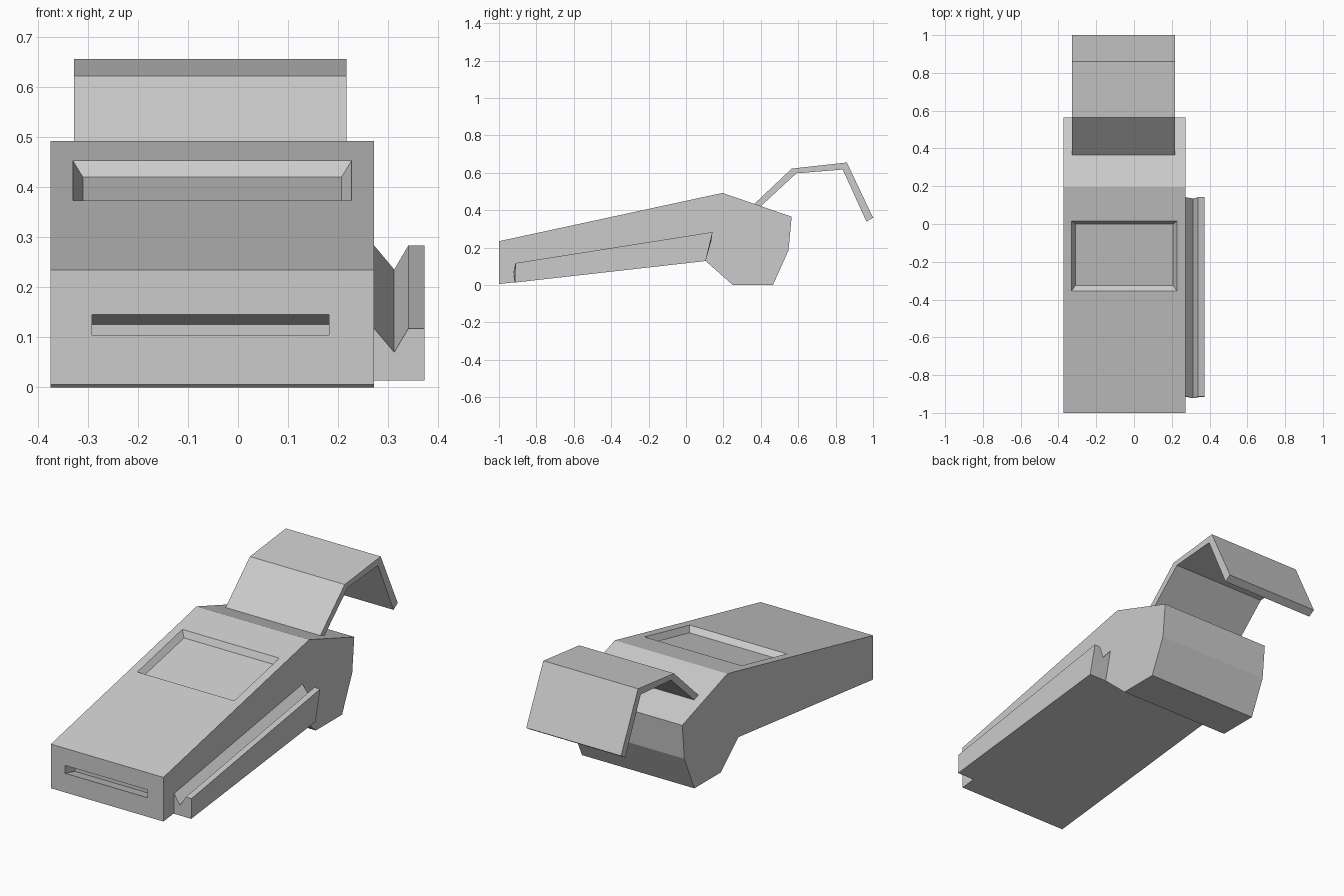
import bpy
import bmesh
from mathutils import Vector

cube = bpy.data.objects.get("Cube")
if cube:
    bpy.data.objects.remove(cube, do_unlink=True)

grey = bpy.data.materials.new("plain grey")
grey.use_nodes = True
grey.diffuse_color = (0.6, 0.6, 0.6, 1)
grey.node_tree.nodes["Principled BSDF"].inputs["Base Color"].default_value = (0.6, 0.6, 0.6, 1)


def loft(name, loop_a, loop_b):
    """Closed flat-faced solid between two matching loops of points."""
    bm = bmesh.new()
    a = [bm.verts.new(p) for p in loop_a]
    b = [bm.verts.new(p) for p in loop_b]
    bm.faces.new(a)
    bm.faces.new(b[::-1])
    for i in range(len(a)):
        j = (i + 1) % len(a)
        bm.faces.new((a[j], a[i], b[i], b[j]))
    bmesh.ops.recalc_face_normals(bm, faces=bm.faces[:])
    mesh = bpy.data.meshes.new(name)
    bm.to_mesh(mesh)
    bm.free()
    mesh.materials.append(grey)
    obj = bpy.data.objects.new(name, mesh)
    bpy.context.collection.objects.link(obj)
    return obj


def slab(name, profile, x0, x1):
    """Side profile of (y, z) points extruded across x."""
    return loft(name, *[[(x, y, z) for y, z in profile] for x in (x0, x1)])


def cut(target, name, mouth, floor):
    """Sink a tapered pocket, starting a little outside its mouth."""
    outer = [Vector(m) + (Vector(m) - Vector(f)) * 0.5 for m, f in zip(mouth, floor)]
    cutter = loft(name, outer, floor)
    cutter.hide_render = True
    mod = target.modifiers.new(name, 'BOOLEAN')
    mod.operation = 'DIFFERENCE'
    mod.solver = 'EXACT'
    mod.object = cutter
    bpy.context.view_layer.objects.active = target
    bpy.ops.object.modifier_apply(modifier=mod.name)
    bpy.data.objects.remove(cutter, do_unlink=True)


def top_z(y):
    """Height of the sloping top of the body."""
    return 0.235 + (y + 1) * 0.215


def top_rect(x0, x1, y0, y1, sink):
    return [(x, y, top_z(y) - sink) for x, y in ((x0, y0), (x1, y0), (x1, y1), (x0, y1))]


def front_rect(x0, x1, z0, z1, y):
    return [(x, y, z) for x, z in ((x0, z0), (x1, z0), (x1, z1), (x0, z1))]


# Wedge body with a heel at the back
body = slab("body", [(-1, 0.005), (-1, 0.234), (0.195, 0.492), (0.565, 0.365),
                     (0.548, 0.185), (0.465, 0), (0.25, 0), (0.105, 0.128)],
            -0.374, 0.272)

# Screen recess in the top and slot in the front
cut(body, "screen_cutter", top_rect(-0.33, 0.227, -0.355, 0.015, 0),
    top_rect(-0.31, 0.207, -0.325, 0, 0.03))
cut(body, "slot_cutter", front_rect(-0.292, 0.182, 0.104, 0.145, -1),
    front_rect(-0.292, 0.182, 0.084, 0.125, -0.92))

# Bent flap rising from the back
slab("flap", [(0.365, 0.433), (0.565, 0.622), (0.86, 0.655), (1, 0.36),
              (0.965, 0.338), (0.838, 0.617), (0.59, 0.597), (0.40, 0.421)],
     -0.327, 0.217)


def rail_section(top, valley, bottom):
    """Box section with a V groove along its top; each level is (y, z)."""
    shape = ((0.272, top), (0.312, valley), (0.34, top), (0.372, top),
             (0.372, bottom), (0.272, bottom))
    return [(x, *level) for x, level in shape]


# Grooved rail on the left flank
loft("side_rail", rail_section((-0.912, 0.117), (-0.922, 0.07), (-0.915, 0.013)),
     rail_section((0.142, 0.283), (0.135, 0.235), (0.105, 0.128)))
